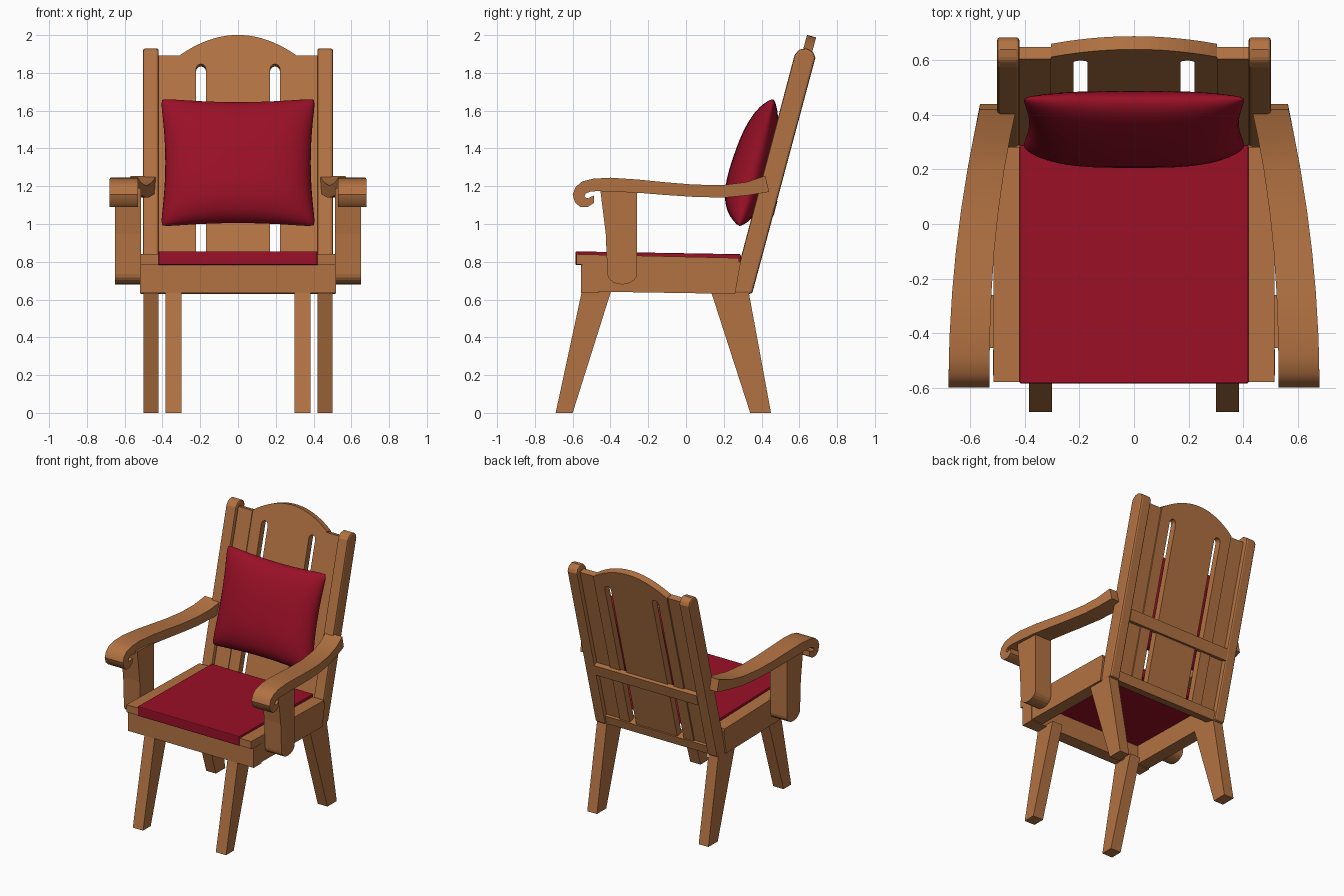
import bpy, bmesh, math
from mathutils import Vector

if "Cube" in bpy.data.objects:
    bpy.data.objects.remove(bpy.data.objects["Cube"])


def material(name, rgb):
    m = bpy.data.materials.new(name)
    m.diffuse_color = (*rgb, 1)
    m.use_nodes = True
    m.node_tree.nodes["Principled BSDF"].inputs["Base Color"].default_value = m.diffuse_color
    return m


WOOD = material("warm wood", (0.45, 0.17, 0.055))
RED = material("red fabric", (0.32, 0.005, 0.02))


def make(name, bm, mat, mirror=False, bevel=0, smooth=False):
    bmesh.ops.recalc_face_normals(bm, faces=bm.faces)
    mesh = bpy.data.meshes.new(name)
    bm.to_mesh(mesh)
    bm.free()
    ob = bpy.data.objects.new(name, mesh)
    bpy.context.collection.objects.link(ob)
    mesh.materials.append(mat)
    if smooth:
        bpy.ops.object.select_all(action='DESELECT')
        ob.select_set(True)
        bpy.context.view_layer.objects.active = ob
        bpy.ops.object.shade_smooth_by_angle(angle=math.radians(35))
    if bevel:
        b = ob.modifiers.new("bevel", 'BEVEL')
        b.width, b.segments, b.limit_method = bevel, 2, 'ANGLE'
        b.angle_limit = math.radians(40)
    if mirror:
        ob.modifiers.new("mirror", 'MIRROR')
    return ob


def loft(name, rings, mat, **kw):
    """Skin a list of closed rings and cap both ends."""
    bm = bmesh.new()
    vs = [[bm.verts.new(p) for p in r] for r in rings]
    n = len(vs[0])
    for a, b in zip(vs, vs[1:]):
        for i in range(n):
            j = (i + 1) % n
            bm.faces.new((a[i], a[j], b[j], b[i]))
    bm.faces.new(vs[0][::-1])
    bm.faces.new(vs[-1])
    return make(name, bm, mat, **kw)


def side_prism(name, yz, x0, x1, mat=WOOD, **kw):
    """Extrude a side profile across x."""
    return loft(name, [[(x, y, z) for y, z in yz] for x in (x0, x1)], mat, **kw)


TILT = math.atan(0.267)


def lean(x, z, off):
    """Point on the reclined back plane, off = distance behind its front."""
    return (x, 0.24 + 0.267 * (z - 0.64) + off * math.cos(TILT), z - off * math.sin(TILT))


def back_prism(name, xz, o0, o1, **kw):
    return loft(name, [[lean(x, z, o) for x, z in xz] for o in (o0, o1)], WOOD, **kw)


def rect(x0, x1, z0, z1):
    return [(x0, z0), (x1, z0), (x1, z1), (x0, z1)]


# Splayed legs
side_prism("front_legs", [(-0.69, 0), (-0.60, 0), (-0.395, 0.65), (-0.55, 0.65)], 0.30, 0.385, mirror=True)
side_prism("back_legs", [(0.34, 0), (0.45, 0), (0.33, 0.65), (0.13, 0.65)], 0.42, 0.50, mirror=True)

# Seat frame
side_prism("side_rails", [(-0.55, 0.643), (0.26, 0.63), (0.29, 0.80), (-0.55, 0.80)], 0.42, 0.515, mirror=True)
side_prism("side_rail_caps", [(-0.58, 0.785), (0.28, 0.765), (0.28, 0.82), (-0.58, 0.84)], 0.42, 0.515, mirror=True)
side_prism("front_rail", rect(-0.555, -0.46, 0.635, 0.782), -0.518, 0.518)
back_prism("rear_rail", rect(-0.43, 0.43, 0.655, 0.72), 0.01, 0.095)

# Seat cushion
side_prism("seat_cushion", [(-0.585, 0.783), (0.29, 0.765), (0.29, 0.84), (-0.585, 0.855)], -0.42, 0.42, RED, bevel=0.006)

# Back posts with rounded tops
side_prism("back_posts", [(0.24, 0.63), (0.35, 0.63), (0.685, 1.88), (0.675, 1.91), (0.64, 1.93),
                          (0.60, 1.925), (0.575, 1.895)], 0.42, 0.503, mirror=True, bevel=0.012)

# Arched back panel with two slots open at the bottom
BASE = 0.69


def slot(cx):
    arc = [(cx + 0.026 * math.cos(math.pi * i / 8), 1.83 + 0.026 * math.sin(math.pi * i / 8)) for i in range(9)]
    return [(cx + 0.026, BASE)] + arc + [(cx - 0.026, BASE)]


arch = [(x, 1.905 + 0.105 * (1 - (x / 0.305) ** 2)) for x in [-0.305 + 0.61 * i / 20 for i in range(21)]]
back_prism("back_panel", [(-0.305, BASE)] + arch + [(0.305, BASE)] + slot(0.196) + slot(-0.196), 0.036, 0.086)
back_prism("outer_back_slats", rect(0.305, 0.425, BASE, 1.90), 0.03, 0.076, mirror=True)
back_prism("back_batten", rect(-0.425, 0.425, 1.07, 1.15), 0.074, 0.112)

# Arm rests: paired upper and lower points run from the post into the scroll
arm = [(0.42, 1.255, 0.44, 1.17), (0.32, 1.222, 0.33, 1.152), (0.2, 1.207, 0.21, 1.14), (0.05, 1.208, 0.05, 1.143),
       (-0.1, 1.22, -0.1, 1.153), (-0.25, 1.235, -0.25, 1.165), (-0.4, 1.245, -0.4, 1.172),
       (-0.49, 1.24, -0.47, 1.174), (-0.55, 1.225, -0.505, 1.172), (-0.585, 1.195, -0.53, 1.162),
       (-0.6, 1.155, -0.537, 1.148), (-0.588, 1.115, -0.53, 1.138), (-0.56, 1.09, -0.518, 1.136),
       (-0.52, 1.09, -0.506, 1.143), (-0.487, 1.112, -0.488, 1.15)]


def x_in(y):
    t = (0.43 - y) / 1.02
    return 0.43 + 0.10 * (1 - (1 - t) ** 2.4) if t < 1 else 0.53


def x_out(y):
    t = min(1, (0.43 - y) / 1.02)
    return 0.565 + 0.115 * (1 - max(0, 1 - t) ** 2)


rings = []
for yt, zt, yb, zb in arm:
    yt2, yb2 = min(yt, 0.43), min(yb, 0.43)
    rings.append([(x_in(yt2), yt, zt), (x_out(yt2), yt, zt), (x_out(yb2), yb, zb), (x_in(yb2), yb, zb)])
loft("arm_rests", rings, WOOD, mirror=True, smooth=True)

# Arm supports with rounded feet
foot = [(-0.338 - 0.078 * math.cos(a), 0.735 - 0.055 * math.sin(a)) for a in [math.pi * i / 10 for i in range(11)]]
side_prism("arm_supports", [(-0.455, 1.19), (-0.425, 0.95)] + foot + [(-0.26, 1.18)], 0.513, 0.65, mirror=True)

# Back pillow: two domed grids with pulled-out corners
bm = bmesh.new()
N = 24
axis = [math.sin(math.pi / 2 * (2 * i / N - 1)) for i in range(N + 1)]
up, back = Vector((0, math.sin(TILT), math.cos(TILT))), Vector((0, math.cos(TILT), -math.sin(TILT)))
centre = Vector((0, 0.372, 1.325))
for sign, depth in ((-1, 0.125), (1, 0.085)):
    grid = []
    for u in axis:
        row = []
        for v in axis:
            dome = (max(0, 1 - abs(u) ** 3.2) * max(0, 1 - abs(v) ** 2.6)) ** 0.5
            px = u * (0.385 + 0.028 * v * v) * (1 - 0.03 * (abs(u * v)) ** 12)
            pv = v * (0.330 + 0.024 * u * u) * (1 - 0.03 * (abs(u * v)) ** 12)
            d = sign * depth * dome * (1 - 0.18 * v)
            row.append(bm.verts.new(centre + Vector((px, 0, 0)) + up * pv + back * d))
        grid.append(row)
    for i in range(N):
        for j in range(N):
            bm.faces.new((grid[i][j], grid[i + 1][j], grid[i + 1][j + 1], grid[i][j + 1]))
bmesh.ops.remove_doubles(bm, verts=bm.verts, dist=0.0005)
pillow = make("back_pillow", bm, RED)
for p in pillow.data.polygons:
    p.use_smooth = True
